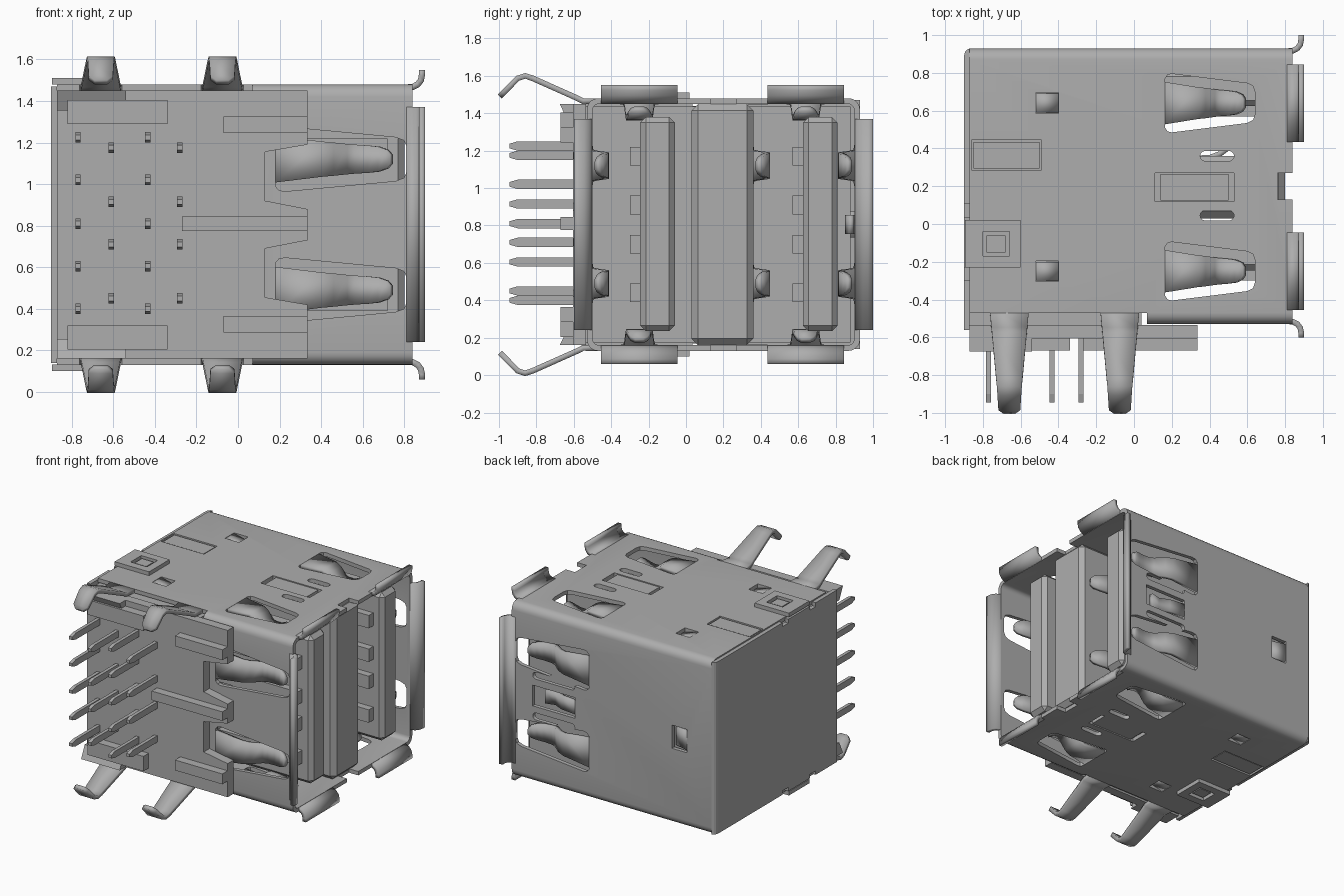
import bpy, bmesh, math
from mathutils import Vector

if "Cube" in bpy.data.objects:
    bpy.data.objects.remove(bpy.data.objects["Cube"])

GREY = (0.42, 0.42, 0.42, 1)
mat = bpy.data.materials.new("plain grey")
mat.use_nodes = True
mat.diffuse_color = GREY
mat.node_tree.nodes["Principled BSDF"].inputs["Base Color"].default_value = GREY
ZC = 0.805          # mid height, the model mirrors about it
T = 0.03            # sheet metal thickness


def finish(name, bm, smooth=True):
    bmesh.ops.recalc_face_normals(bm, faces=bm.faces)
    me = bpy.data.meshes.new(name)
    bm.to_mesh(me)
    bm.free()
    ob = bpy.data.objects.new(name, me)
    bpy.context.collection.objects.link(ob)
    me.materials.append(mat)
    if smooth:
        activate(ob)
        bpy.ops.object.shade_smooth_by_angle(angle=math.radians(35))
    return ob


def activate(ob):
    bpy.ops.object.select_all(action="DESELECT")
    ob.select_set(True)
    bpy.context.view_layer.objects.active = ob


def prism(name, pts, axis, lo, hi):
    """Extrude a 2D outline along one axis."""
    bm = bmesh.new()
    i = "xyz".index(axis)
    verts = []
    for p in pts:
        co = list(p)
        co.insert(i, lo)
        verts.append(bm.verts.new(co))
    face = bm.faces.new(verts)
    ext = bmesh.ops.extrude_face_region(bm, geom=[face])["geom"]
    move = Vector((0, 0, 0))
    move[i] = hi - lo
    bmesh.ops.translate(bm, vec=move, verts=[v for v in ext if isinstance(v, bmesh.types.BMVert)])
    return finish(name, bm, False)


def box(name, x, y, z, bevel=0):
    ob = prism(name, [(x[0], y[0]), (x[1], y[0]), (x[1], y[1]), (x[0], y[1])], "z", *z)
    if bevel:
        mod = ob.modifiers.new("bevel", "BEVEL")
        mod.width, mod.segments = bevel, 1
    return ob


def cut(ob, cutter):
    """Subtract a cutter and discard it."""
    mod = ob.modifiers.new("cut", "BOOLEAN")
    mod.object, mod.operation, mod.solver = cutter, "DIFFERENCE", "EXACT"
    activate(ob)
    bpy.ops.object.modifier_apply(modifier=mod.name)
    bpy.data.objects.remove(cutter)


def sheet(name, pts, place):
    """Bent strip through (along, depth, half width) sections."""
    bm = bmesh.new()
    rows = [[bm.verts.new(place(u, w, d)) for w in (-h, h)] for u, d, h in pts]
    for a, b in zip(rows, rows[1:]):
        bm.faces.new((a[0], a[1], b[1], b[0]))
    ob = finish(name, bm)
    mod = ob.modifiers.new("thickness", "SOLIDIFY")
    mod.thickness, mod.offset = T, 0
    return ob


def rounded(y0, y1, z0, z1, r):
    pts = []
    corners = [(y1 - r, z1 - r), (y0 + r, z1 - r), (y0 + r, z0 + r), (y1 - r, z0 + r)]
    for k, (cy, cz) in enumerate(corners):
        for s in range(6):
            a = math.pi / 2 * (k + s / 5)
            pts.append((cy + r * math.cos(a), cz + r * math.sin(a)))
    return pts


def rect(x0, x1, y0, y1):
    return [(x0, y0), (x1, y0), (x1, y1), (x0, y1)]


def slot(x0, x1, c, r):
    left = [(x0 + r - r * math.sin(a), c + r * math.cos(a)) for a in (i * math.pi / 6 for i in range(7))]
    return left + [(x0 + x1 - x, 2 * c - y) for x, y in left]


def wall_x(u):
    return 0.18 + (u - 0.165) * 1.33


# Metal shell: rounded tube, opened below the pin side
shell = prism("shell", rounded(-0.53, 0.93, 0.13, 1.48, 0.06), "x", -0.87, 0.84)
cut(shell, prism("cutter", rounded(-0.5, 0.9, 0.16, 1.45, 0.035), "x", -1, 1))
cut(shell, box("cutter", (-1, 0.07), (-0.7, -0.47), (0, 2)))

# Spring windows and slots through the walls
half = [(0.165, 0.13), (0.178, 0.15), (0.2, 0.155), (0.6, 0.105), (0.63, 0.09), (0.64, 0.06)]
outline = half + [(u, -w) for u, w in reversed(half)]
TOP_Y, WALL_Z = (0.64, -0.25), (1.12, 0.49)
for c in TOP_Y:
    cut(shell, prism("cutter", [(u, c + w) for u, w in outline], "z", 0, 2))
    cut(shell, box("cutter", (-0.52, -0.4), (c - 0.055, c + 0.055), (0, 2)))
for c in WALL_Z:
    cut(shell, prism("cutter", [(wall_x(u), c + w) for u, w in outline], "y", -1, 1.2))
for c in (0.36, 0.045):
    cut(shell, prism("cutter", slot(0.35, 0.53, c, 0.027), "z", 0, 2))
    cut(shell, prism("cutter", slot(0.3, 0.66, c - 0.2 + ZC, 0.027), "y", 0.8, 1.2))
cut(shell, box("cutter", (0.11, 0.53), (0.12, 0.27), (0, 2)))
cut(shell, box("cutter", (0.76, 0.9), (0.13, 0.27), (0, 2)))
cut(shell, box("cutter", (-0.86, -0.49), (0.285, 0.445), (0, 2)))
cut(shell, box("cutter", (0.3, 0.66), (0.8, 1.2), (ZC - 0.08, ZC + 0.08)))
cut(shell, box("cutter", (-0.66, -0.53), (0.8, 1.2), (ZC - 0.09, ZC + 0.09)))
activate(shell)
bpy.ops.object.shade_smooth_by_angle(angle=math.radians(35))

# Closed rear plate with a rounded fold and edge notches
rear = prism("rear_plate", [(-0.87, -0.56), (-0.87, 0.93), (-0.885, 0.922), (-0.895, 0.91),
                            (-0.9, 0.89), (-0.9, -0.56)], "z", 0.14, 1.47)
for z in (0.13, 1.48):
    for y in (0.07, -0.265):
        cut(rear, box("cutter", (-1, -0.8), (y - 0.035, y + 0.035), (z - 0.04, z + 0.04)))

# Contact springs, flanges and legs, placed by wall
spring = [(0.165, 0, 0.112), (0.33, 0.005, 0.085), (0.37, 0.025, 0.08), (0.42, 0.075, 0.073),
          (0.45, 0.088, 0.07), (0.5, 0.085, 0.066), (0.54, 0.07, 0.06), (0.57, 0.05, 0.045), (0.585, 0.04, 0.022)]
lip = [(0.81, 0), (0.84, -0.002), (0.865, -0.015), (0.88, -0.035), (0.885, -0.06), (0.885, -0.085)]
leg = [(0.44, 0, 0.105), (0.55, 0, 0.095), (0.58, -0.015, 0.092), (0.82, -0.122, 0.07), (0.86, -0.135, 0.066),
       (0.9, -0.122, 0.063), (0.975, -0.045, 0.058), (0.995, -0.025, 0.03)]
pressed = [(-0.52, 0, 0.05), (-0.4, 0.03, 0.05)]
for side, s in (("top", 1), ("bottom", -1)):
    def z_of(d):
        return ZC + s * (0.66 - d)
    for c in TOP_Y:
        place = lambda u, w, d: (u, c + w, z_of(d))
        sheet(side + "_spring", spring, place)
        sheet(side + "_pressed_tab", pressed, place)
        sheet(side + "_flange", [(u, d, 0.205) for u, d in lip], place)
    for c in (-0.66, -0.075):
        sheet(side + "_leg", leg, lambda u, w, d: (c + w, -u, z_of(d)))
    # Latch filling its cut-out, and the folded tab with its catch
    box(side + "_latch", (-0.85, -0.5), (0.295, 0.435), sorted((z_of(0.02), z_of(-0.01))))
    tab = box(side + "_folded_tab", (-0.895, -0.6), (-0.23, 0.02), sorted((z_of(-0.014), z_of(-0.045))))
    cut(tab, box("cutter", (-0.8, -0.66), (-0.17, -0.04), (-1, 2)))
    box(side + "_catch", (-0.78, -0.68), (-0.15, -0.06), sorted((z_of(0), z_of(-0.035))))
    box(side + "_centre_strip", (0.14, 0.5), (0.125, 0.265), sorted((z_of(0.03), z_of(-0.01))))

for side, y0, s in (("front", -0.515, 1), ("back", 0.915, -1)):
    for c in WALL_Z:
        sheet(side + "_spring", spring, lambda u, w, d: (wall_x(u), y0 + s * d, c + w))
    sheet(side + "_flange", [(u, d, 0.565) for u, d in lip], lambda u, w, d: (u, y0 + s * d, ZC + w))
sheet("back_centre_tab", [(0.29, 0, 0.05), (0.42, 0.015, 0.05), (0.5, 0.05, 0.05), (0.58, 0.03, 0.05)],
      lambda u, w, d: (u, 0.915 - d, ZC + w))
sheet("back_pressed_tab", [(-0.66, 0, 0.07), (-0.55, 0.03, 0.07)], lambda u, w, d: (u, 0.915 - d, ZC + w))

# Divider between the two ports, with its own springs
box("divider", (0, 0.8), (0.03, 0.36), (0.16, 1.45), 0.035)
for c in WALL_Z:
    sheet("divider_spring", spring, lambda u, w, d: (wall_x(u), 0.345 + d, c + w))

# Plastic housing block and pin-side plate with notches
box("housing", (-0.87, 0.04), (-0.56, 0.88), (0.175, 1.435))
edge = [(0.335, 1.45), (0.335, 1.19), (0.13, 1.155), (0.13, 0.92), (0.335, 0.88)]
prism("pin_plate", [(-0.87, 0.16), (-0.87, 1.45)] + edge
      + [(x, 2 * ZC - z) for x, z in reversed(edge)], "y", -0.605, -0.535)

# Standoff ribs and corner wedges
box("middle_rib", (-0.27, 0.335), (-0.67, -0.6), (0.775, 0.845))
for s in (1, -1):
    def span(a, b):
        return sorted((ZC + s * a, ZC + s * b))
    box("long_rib", (-0.82, -0.34), (-0.67, -0.6), span(0.485, 0.6))
    box("short_rib", (-0.07, 0.335), (-0.67, -0.6), span(0.44, 0.52))
    prism("corner_wedge", [(-0.6, ZC + s * 0.55), (-0.63, ZC + s * 0.55), (-0.675, ZC + s * 0.645),
                           (-0.6, ZC + s * 0.645)], "x", -0.87, -0.54)

# Port tongues with contact strips
for y in (-0.245, 0.625):
    box("tongue", (0, 0.8), (y, y + 0.185), (0.235, 1.38), 0.03)
    for z in (1.17, 0.91, 0.7, 0.44):
        box("contact_strip", (0, 0.72), (y - 0.055, y + 0.01), (z - 0.05, z + 0.05))

# Solder pins with tapered tips, in staggered rows
for columns, heights in (((-0.77, -0.435), (1.225, 1.02, 0.81, 0.605, 0.4)),
                         ((-0.61, -0.28), (1.175, 0.915, 0.71, 0.45))):
    for x in columns:
        for z in heights:
            prism("pin", [(-0.56, z - 0.025), (-0.56, z + 0.025), (-0.9, z + 0.025),
                          (-0.945, z + 0.012), (-0.945, z - 0.012), (-0.9, z - 0.025)], "x", x - 0.013, x + 0.013)
